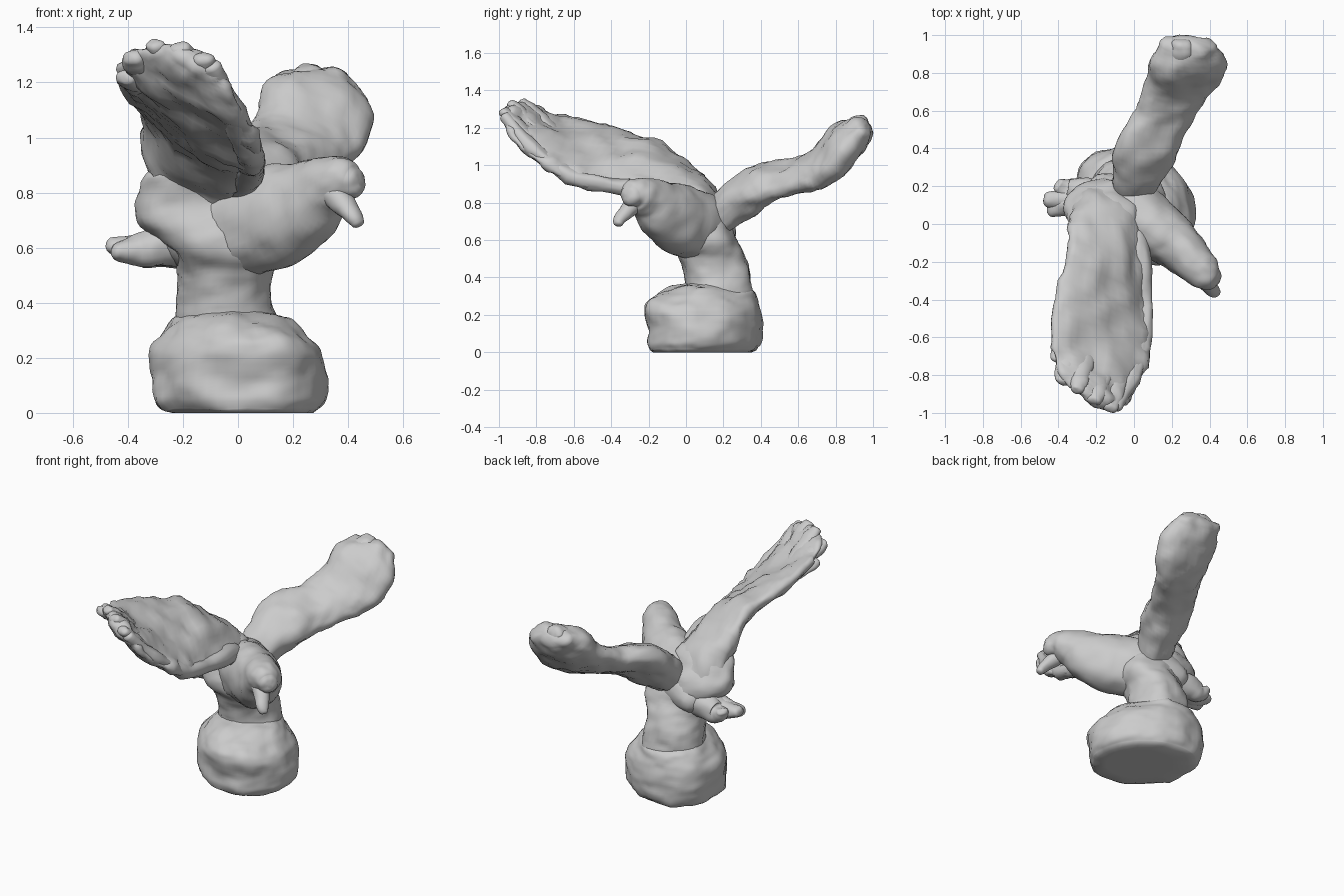
import bpy, bmesh, math
from mathutils import Vector, noise


def spline(keys, steps):
    """Catmull-Rom through tuples of equal length."""
    out = []
    for i in range(len(keys) - 1):
        a, b = keys[max(i - 1, 0)], keys[i]
        c, d = keys[i + 1], keys[min(i + 2, len(keys) - 1)]
        for s in range(steps):
            t = s / steps
            out.append([0.5 * (2 * q + (r - p) * t + (2 * p - 5 * q + 4 * r - w) * t * t
                               + (3 * q - p - 3 * r + w) * t ** 3)
                        for p, q, r, w in zip(a, b, c, d)])
    return out + [list(keys[-1])]


def skin(name, rings, power=1.0, bump=0.012, scale=9.0, sides=40):
    """Skin (centre, u, v) rings, cap both ends, add clay-like bumps."""
    def spow(x):
        return math.copysign(abs(x) ** power, x)

    def dome(a, b):
        d = a[0] - b[0]
        r = min(a[1].length, a[2].length) * 0.6
        d = d.normalized() * r if d.length > 1e-6 else Vector()
        return [(a[0] + d * math.sin(t), a[1] * math.cos(t), a[2] * math.cos(t))
                for t in (0.45, 0.9, 1.3)]
    rings = dome(rings[0], rings[1])[::-1] + rings + dome(rings[-1], rings[-2])
    bm = bmesh.new()
    loops = []
    for c, u, v in rings:
        loops.append([bm.verts.new(c + u * spow(math.cos(a)) + v * spow(math.sin(a)))
                      for a in (2 * math.pi * k / sides for k in range(sides))])
    for p, q in zip(loops, loops[1:]):
        for k in range(sides):
            m = (k + 1) % sides
            bm.faces.new((p[k], p[m], q[m], q[k]))
    bm.faces.new(loops[0])
    bm.faces.new(loops[-1])
    bmesh.ops.recalc_face_normals(bm, faces=bm.faces)
    bm.normal_update()
    moves = [(v, v.normal * bump * noise.fractal(v.co * scale, 0.8, 2.0, 3)) for v in bm.verts]
    for v, d in moves:
        v.co += d
        v.co.z = max(v.co.z, 0.0)
    me = bpy.data.meshes.new(name)
    bm.to_mesh(me)
    bm.free()
    me.shade_smooth()
    ob = bpy.data.objects.new(name, me)
    bpy.context.collection.objects.link(ob)
    return ob


def tube(name, keys, steps=6, **kw):
    """keys: x, y, z, half width (level), half height."""
    pts = spline(keys, steps)
    rings = []
    for i, p in enumerate(pts):
        d = Vector(pts[min(i + 1, len(pts) - 1)][:3]) - Vector(pts[max(i - 1, 0)][:3])
        side = d.cross(Vector((0, 0, 1))).normalized()
        rings.append((Vector(p[:3]), side * p[3], side.cross(d).normalized() * p[4]))
    return skin(name, rings, **kw)


def stack(name, keys, steps=6, skew=0.0, **kw):
    """keys: z, x min, x max, y min, y max; skew narrows the x = y diagonal."""
    rings = []
    for z, a, b, c, d in spline(keys, steps):
        hx, hy = (b - a) / 2, (d - c) / 2
        rings.append((Vector(((a + b) / 2, (c + d) / 2, z)),
                      Vector((hx, -hx * skew, 0)), Vector((-hy * skew, hy, 0))))
    return skin(name, rings, **kw)


def wing(name, keys, steps=7, **kw):
    """keys: leading edge xyz, trailing edge xyz, half thickness."""
    pts = spline(keys, steps)
    mids = [(Vector(p[:3]) + Vector(p[3:6])) / 2 for p in pts]
    rings = []
    for i, p in enumerate(pts):
        chord = (Vector(p[:3]) - Vector(p[3:6])) / 2
        d = mids[min(i + 1, len(mids) - 1)] - mids[max(i - 1, 0)]
        rings.append((mids[i], chord, chord.cross(d).normalized() * p[6]))
    return skin(name, rings, **kw)


# rock base
stack("rock_base", [
    (0.012, -0.28, 0.295, -0.19, 0.38), (0.05, -0.31, 0.315, -0.205, 0.40),
    (0.13, -0.315, 0.315, -0.205, 0.405), (0.22, -0.31, 0.305, -0.22, 0.40),
    (0.28, -0.275, 0.25, -0.20, 0.385), (0.33, -0.24, 0.19, -0.12, 0.37),
    (0.365, -0.20, 0.12, 0.01, 0.32)], skew=0.1, power=0.98, bump=0.018, scale=6, sides=56)

# leg column rising into the back and chest
stack("leg_column", [
    (0.15, -0.19, 0.12, 0.03, 0.31), (0.30, -0.22, 0.15, 0.0, 0.355),
    (0.40, -0.22, 0.135, 0.0, 0.355),
    (0.50, -0.21, 0.125, -0.04, 0.32), (0.58, -0.25, 0.17, -0.09, 0.28),
    (0.68, -0.35, 0.15, -0.08, 0.25), (0.77, -0.37, 0.05, -0.06, 0.21),
    (0.86, -0.34, 0.02, -0.08, 0.15)], power=0.95, bump=0.018, scale=6)

# body, neck and head
tube("body_and_head", [
    (-0.20, 0.14, 0.62, 0.13, 0.10), (-0.03, 0.08, 0.67, 0.16, 0.18),
    (0.12, -0.03, 0.71, 0.155, 0.19), (0.23, -0.12, 0.755, 0.135, 0.165),
    (0.31, -0.20, 0.82, 0.11, 0.115), (0.38, -0.265, 0.845, 0.09, 0.085),
    (0.42, -0.295, 0.84, 0.058, 0.056)], bump=0.012, scale=7)

# hooked beak
tube("beak", [
    (0.34, -0.27, 0.80, 0.05, 0.05), (0.39, -0.32, 0.75, 0.042, 0.038),
    (0.42, -0.35, 0.715, 0.034, 0.028), (0.435, -0.36, 0.69, 0.024, 0.02)],
    sides=20, bump=0.006)

# tail with three feather lobes
for i, (x, y, z) in enumerate([(-0.40, 0.21, 0.62), (-0.46, 0.13, 0.605), (-0.44, 0.08, 0.585)]):
    tube(f"tail_feather_{i + 1}", [
        (-0.14, 0.14, 0.62, 0.09, 0.09), (-0.28, (y + 0.14) / 2, 0.605, 0.07, 0.075),
        (-0.36, (2 * y + 0.14) / 3, 0.59, 0.06, 0.06), (x, y, z, 0.04, 0.028)],
        sides=24, bump=0.01)

# forward wing
wing("forward_wing", [
    (0.06, 0.12, 0.70, -0.30, 0.15, 0.72, 0.10),
    (0.04, -0.06, 0.82, -0.34, 0.04, 0.94, 0.10),
    (0.05, -0.33, 0.88, -0.35, -0.13, 1.11, 0.08),
    (0.09, -0.56, 0.90, -0.42, -0.43, 1.20, 0.065),
    (0.06, -0.76, 1.00, -0.42, -0.68, 1.265, 0.055),
    (-0.01, -0.91, 1.13, -0.38, -0.82, 1.315, 0.05),
    (-0.06, -0.965, 1.22, -0.26, -0.91, 1.335, 0.035)], bump=0.022, scale=8)

# thick leading edge of the forward wing
tube("forward_wing_edge", [
    (-0.02, 0.08, 0.74, 0.06, 0.06), (0.02, -0.12, 0.85, 0.065, 0.06),
    (0.05, -0.40, 0.89, 0.05, 0.045), (0.04, -0.62, 0.95, 0.05, 0.045),
    (-0.02, -0.82, 1.09, 0.05, 0.04), (-0.10, -0.96, 1.255, 0.035, 0.03)], bump=0.012)

# flight feather tips, mostly sunk into the forward wing
for i, (a, b) in enumerate([
        ((-0.07, -0.78, 1.11), (-0.13, -0.97, 1.285)),
        ((-0.15, -0.75, 1.15), (-0.21, -0.935, 1.325)),
        ((-0.25, -0.70, 1.19), (-0.30, -0.875, 1.34)),
        ((-0.32, -0.64, 1.20), (-0.385, -0.83, 1.29)),
        ((-0.32, -0.52, 1.16), (-0.41, -0.72, 1.215))]):
    a, b = Vector(a), Vector(b)
    tube(f"flight_feather_{i + 1}", [
        (*a, 0.04, 0.02), (*a.lerp(b, 0.6), 0.055, 0.035), (*b, 0.038, 0.028)],
        sides=20, bump=0.012)

# rear wing
wing("rear_wing", [
    (0.08, 0.17, 0.68, -0.09, 0.14, 0.71, 0.075),
    (0.17, 0.30, 0.77, -0.11, 0.25, 0.85, 0.105),
    (0.255, 0.45, 0.84, -0.08, 0.41, 0.97, 0.09),
    (0.34, 0.62, 0.89, 0.01, 0.60, 1.01, 0.075),
    (0.43, 0.74, 0.93, 0.06, 0.74, 1.08, 0.09),
    (0.485, 0.86, 1.07, 0.08, 0.86, 1.18, 0.10),
    (0.44, 0.94, 1.18, 0.14, 0.95, 1.22, 0.07)], power=0.9, bump=0.018, scale=7)

# rounded lobe at the rear wing tip
tube("rear_wing_tip", [
    (0.22, 0.82, 1.10, 0.08, 0.07), (0.245, 0.90, 1.19, 0.08, 0.06),
    (0.25, 0.95, 1.23, 0.06, 0.045)], sides=24, bump=0.01)
